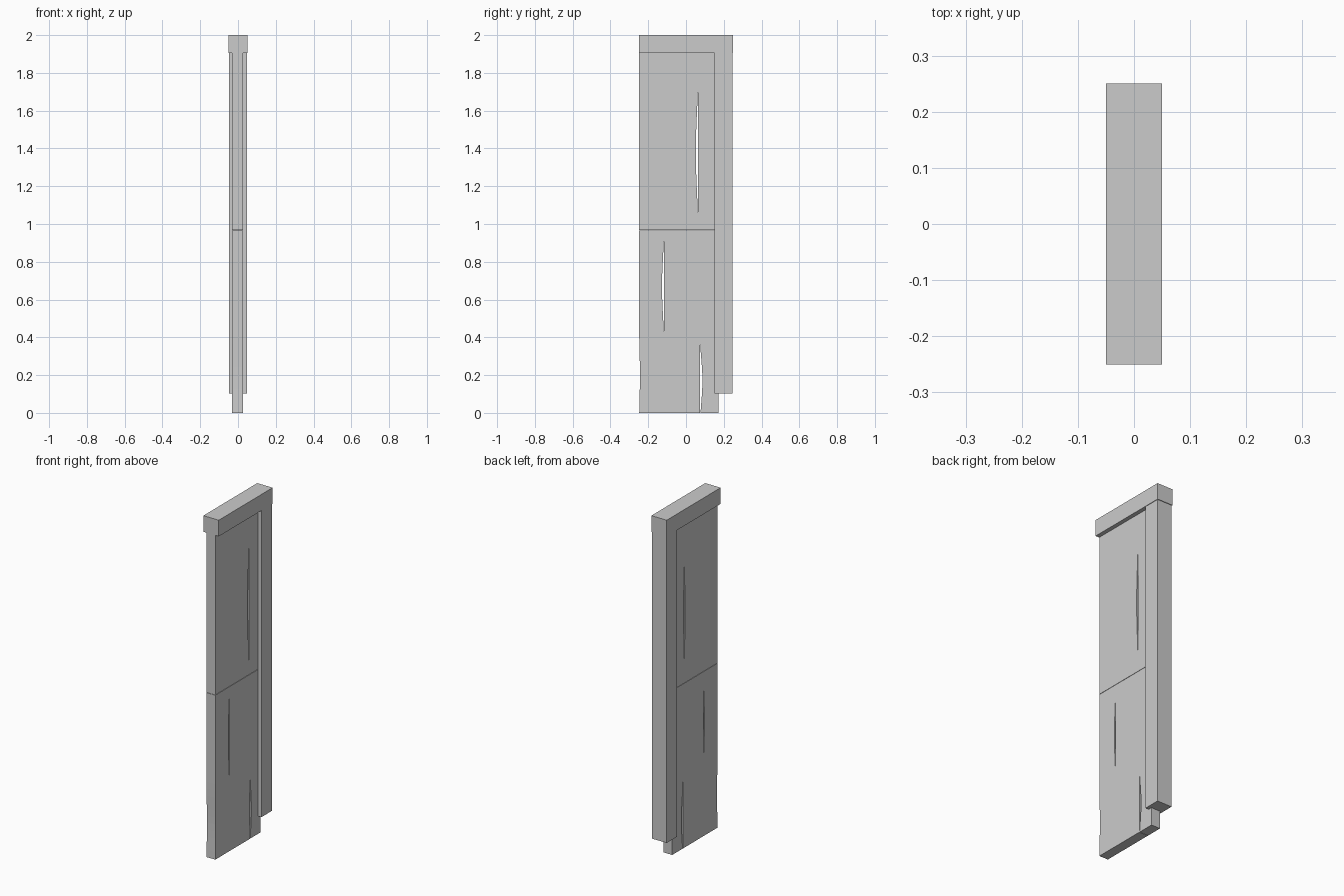
import bpy
import bmesh
import math

cube = bpy.data.objects.get("Cube")
if cube:
    bpy.data.objects.remove(cube, do_unlink=True)

grey = bpy.data.materials.new("plain grey")
grey.use_nodes = True
grey.diffuse_color = (0.6, 0.6, 0.6, 1)
grey.node_tree.nodes["Principled BSDF"].inputs["Base Color"].default_value = (0.6, 0.6, 0.6, 1)


def straight(z):
    return 0.0


def bow(centre, reach, depth):
    """Smooth sideways dent in a plank edge."""
    def offset(z):
        t = (z - centre) / reach
        return depth * (0.5 + 0.5 * math.cos(math.pi * t)) if abs(t) < 1 else 0.0
    return offset


def board(name, x, y, z, bevel, front=straight, back=straight, steps=1):
    """Chamfered board whose two narrow edges may be warped along its height."""
    bm = bmesh.new()
    rings = []
    for i in range(steps + 1):
        h = z[0] + (z[1] - z[0]) * i / steps
        ya, yb = y[0] + front(h), y[1] + back(h)
        corners = [(x[0], ya), (x[1], ya), (x[1], yb), (x[0], yb)]
        rings.append([bm.verts.new((cx, cy, h)) for cx, cy in corners])
    for low, high in zip(rings, rings[1:]):
        for k in range(4):
            n = (k + 1) % 4
            bm.faces.new((low[k], low[n], high[n], high[k]))
    bm.faces.new(rings[0][::-1])
    bm.faces.new(rings[-1])
    sharp = [e for e in bm.edges if e.calc_face_angle() > math.radians(40)]
    bmesh.ops.bevel(bm, geom=sharp, offset=bevel, segments=1, affect='EDGES')
    mesh = bpy.data.meshes.new(name)
    bm.to_mesh(mesh)
    bm.free()
    mesh.materials.append(grey)
    bpy.context.collection.objects.link(bpy.data.objects.new(name, mesh))


# Frame: top beam and back post
board("top_beam", (-0.05, 0.05), (-0.25, 0.25), (1.905, 2.0), 0.01)
board("back_post", (-0.047, 0.047), (0.15, 0.246), (0.103, 1.905), 0.009)

# Two rows of planks, some with warped edges
rows = {
    "upper": ((0.967, 1.908), (-0.248, -0.135, -0.053, 0.064, 0.152)),
    "lower": ((0.003, 0.965), (-0.248, -0.116, -0.026, 0.074, 0.172)),
}
warps = {
    ("upper", 3): {"back": bow(1.38, 0.42, -0.012)},
    ("lower", 1): {"back": bow(0.67, 0.32, -0.011), "front": bow(0.2, 0.25, 0.004)},
    ("lower", 4): {"front": bow(0.17, 0.24, 0.013)},
}
for row, (span, cuts) in rows.items():
    for i, edges in enumerate(zip(cuts, cuts[1:]), 1):
        warp = warps.get((row, i), {})
        board(f"{row}_plank_{i}", (-0.031, 0.026), edges, span, 0.006,
              steps=24 if warp else 1, **warp)

# Rest the lowest planks on the ground
for obj in bpy.context.collection.objects:
    if obj.name.startswith("lower_plank"):
        for v in obj.data.vertices:
            if v.co.z < 0.004:
                v.co.z = 0.0
